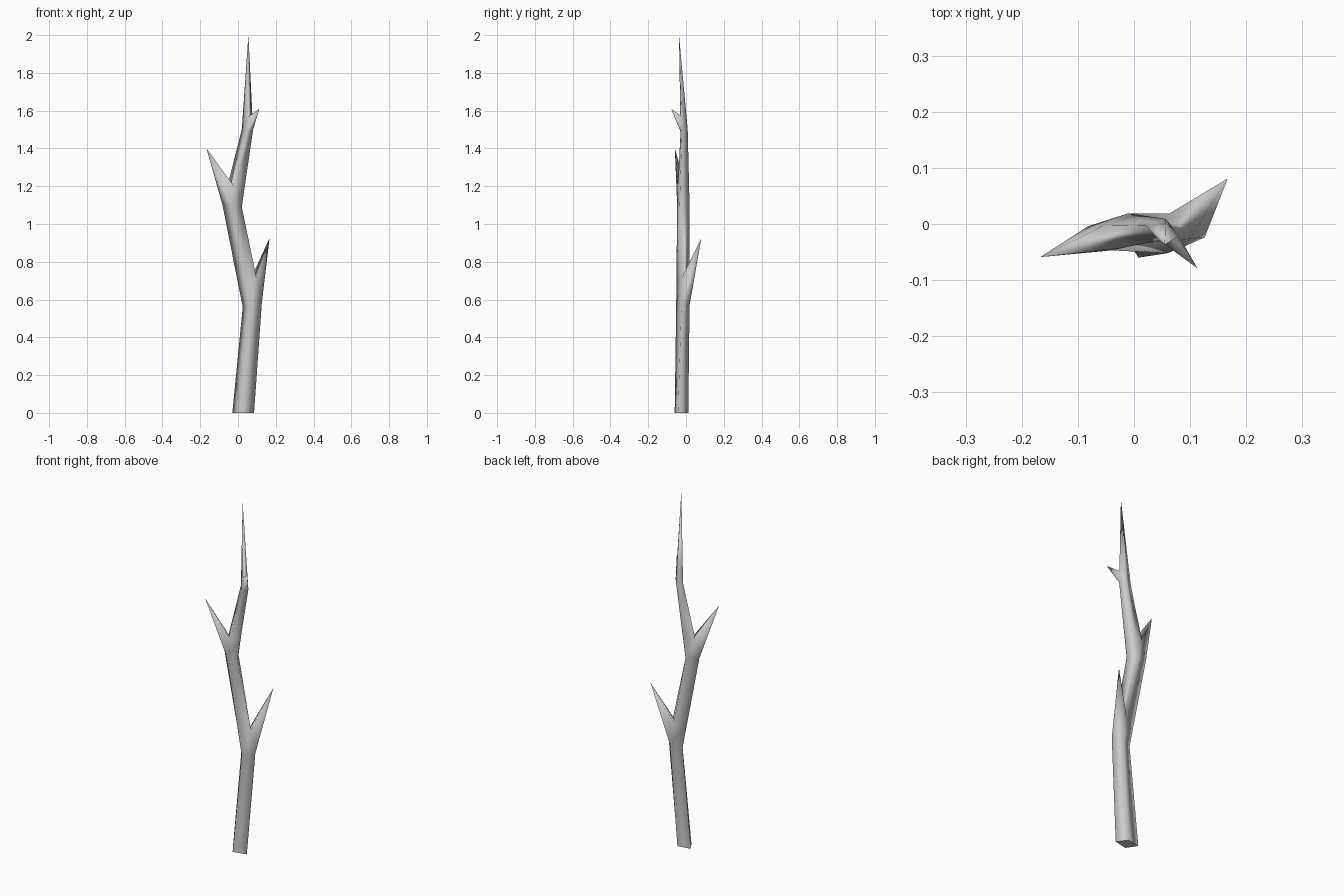
import bpy, bmesh
from mathutils import Vector

if "Cube" in bpy.data.objects:
    bpy.data.objects.remove(bpy.data.objects["Cube"])

# Main trunk rings: left, front, right, back corner of a skewed four-sided section
main = [
    [(-0.03, -0.002, 0), (0.008, -0.06, 0), (0.085, -0.042, 0), (0.046, 0.012, 0)],
    [(0.025, -0.005, 0.56), (0.06, -0.052, 0.56), (0.126, -0.024, 0.58), (0.088, 0.019, 0.57)],
    [(-0.082, -0.004, 1.1), (-0.04, -0.047, 1.1), (0.02, -0.034, 1.09), (-0.01, 0.019, 1.09)],
    [(0.02, -0.002, 1.5), (0.045, -0.029, 1.49), (0.08, -0.021, 1.5), (0.057, 0.009, 1.5)],
]
top = Vector((0.055, -0.037, 2.0))

# Branches: main ring index -> (side of section, share of segment used, tip)
branches = {
    1: (2, 0.25, (0.167, 0.081, 0.925)),
    2: (0, 0.25, (-0.167, -0.059, 1.4)),
    3: (1, 0.14, (0.113, -0.079, 1.61)),
}

bm = bmesh.new()
rings, forks = [], {}
for k, ring in enumerate(main):
    pts = [Vector(p) for p in ring]
    rings.append([bm.verts.new(p) for p in pts])
    if k in branches:
        side, t, tip = branches[k]
        nxt = [Vector(p) for p in main[k + 1]] if k + 1 < len(main) else [top] * 4
        forks[len(rings) - 1] = (side, tip)
        rings.append([bm.verts.new(p.lerp(q, t)) for p, q in zip(pts, nxt)])


def spike(loop, tip):
    """Close a vertex loop to a pointed tip."""
    apex = bm.verts.new(tip)
    for a, b in zip(loop, loop[1:] + loop[:1]):
        bm.faces.new((a, b, apex))


# Trunk walls, with a spike growing from each branch face
for k in range(len(rings) - 1):
    lo, hi = rings[k], rings[k + 1]
    for i in range(4):
        j = (i + 1) % 4
        quad = [lo[i], lo[j], hi[j], hi[i]]
        if k in forks and forks[k][0] == i:
            spike(quad, forks[k][1])
        else:
            bm.faces.new(quad)
spike(rings[-1], top)

for f in bm.faces:
    f.smooth = True

# Flat cut base
cap = bm.faces.new(list(reversed(rings[0])))
cap.smooth = False
for e in cap.edges:
    e.smooth = False
bmesh.ops.recalc_face_normals(bm, faces=bm.faces[:])

mesh = bpy.data.meshes.new("branch_stick")
bm.to_mesh(mesh)
bm.free()
bpy.context.collection.objects.link(bpy.data.objects.new("branch_stick", mesh))
